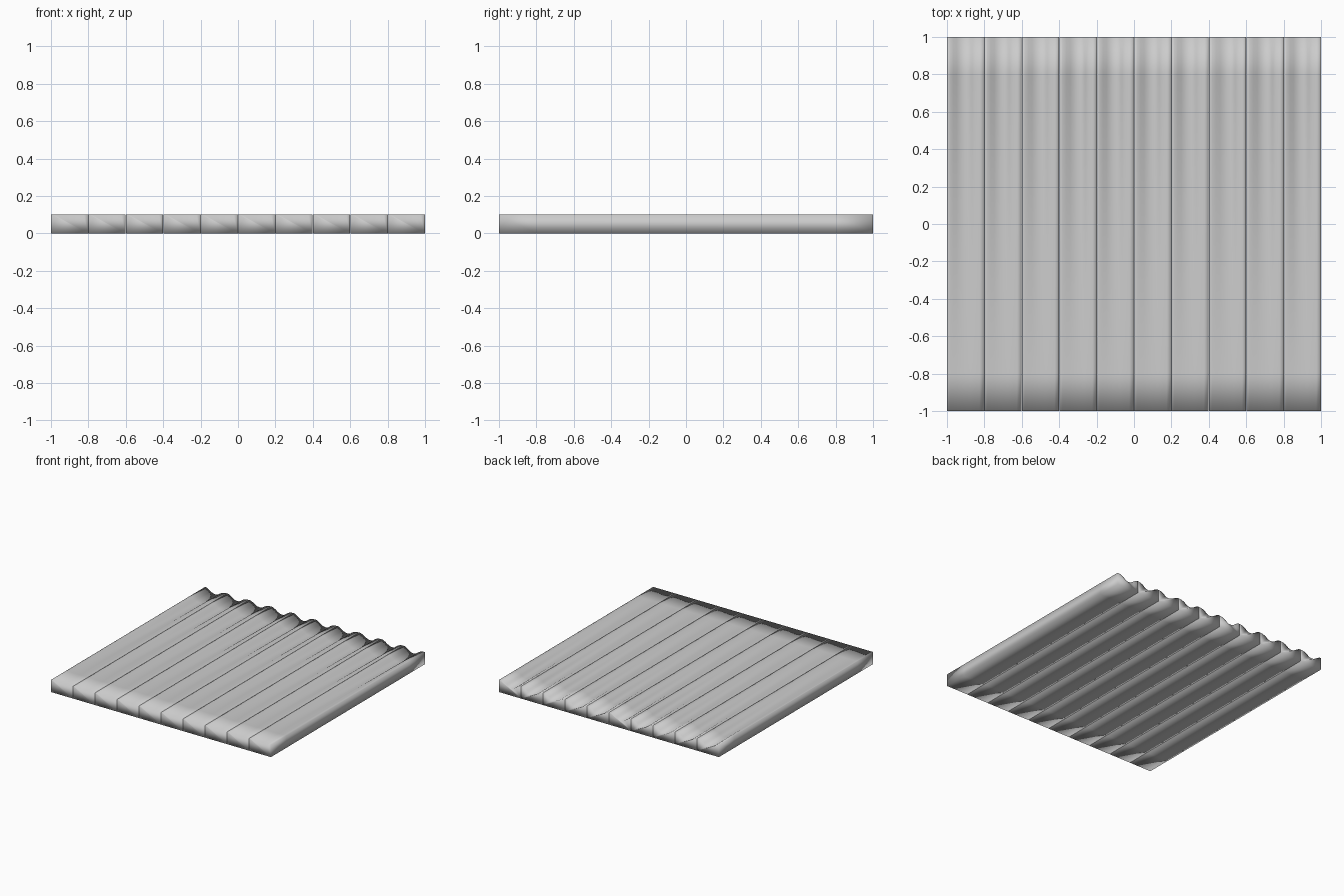
import bpy, bmesh, math, random

if "Cube" in bpy.data.objects:
    bpy.data.objects.remove(bpy.data.objects["Cube"])

random.seed(4)
COUNT, WIDTH, THICK = 10, 0.2, 0.1
GAP = 0.001
# worn hollow at the back end: (fraction across plank, share of full depth)
HOLLOW = [(0, 0), (0.08, 0.05), (0.18, 0.3), (0.28, 0.65), (0.38, 0.92), (0.48, 1.0),
          (0.57, 0.95), (0.65, 0.75), (0.7, 0.5), (0.78, 0.25), (0.88, 0.08), (1, 0)]
STEPS = 10


def plank(index):
    x0 = -1 + index * WIDTH + GAP / 2
    w = WIDTH - GAP
    depth = random.uniform(0.035, 0.042)
    shift = random.uniform(-0.03, 0.03)
    bm = bmesh.new()
    rings = []
    # the top is flat at the front and fades into the hollow at the back
    for j in range(STEPS + 1):
        t = j / STEPS
        y = -1 + 2 * t
        ring = [bm.verts.new((x0, y, 0))]
        for f, d in HOLLOW:
            fx = f + shift * math.sin(math.pi * f)
            ring.append(bm.verts.new((x0 + fx * w, y, THICK - depth * d * t)))
        ring.append(bm.verts.new((x0 + w, y, 0)))
        rings.append(ring)
    n = len(rings[0])
    for a, b in zip(rings, rings[1:]):
        for i in range(n):
            k = (i + 1) % n
            bm.faces.new((a[i], a[k], b[k], b[i]))
    bm.faces.new(rings[0])
    bm.faces.new(rings[-1])
    bmesh.ops.recalc_face_normals(bm, faces=bm.faces[:])
    for f in bm.faces:
        f.smooth = True
    mesh = bpy.data.meshes.new(f"plank_{index + 1}")
    bm.to_mesh(mesh)
    bm.free()
    bpy.context.collection.objects.link(bpy.data.objects.new(f"plank_{index + 1}", mesh))


# ten floor planks side by side
for i in range(COUNT):
    plank(i)
